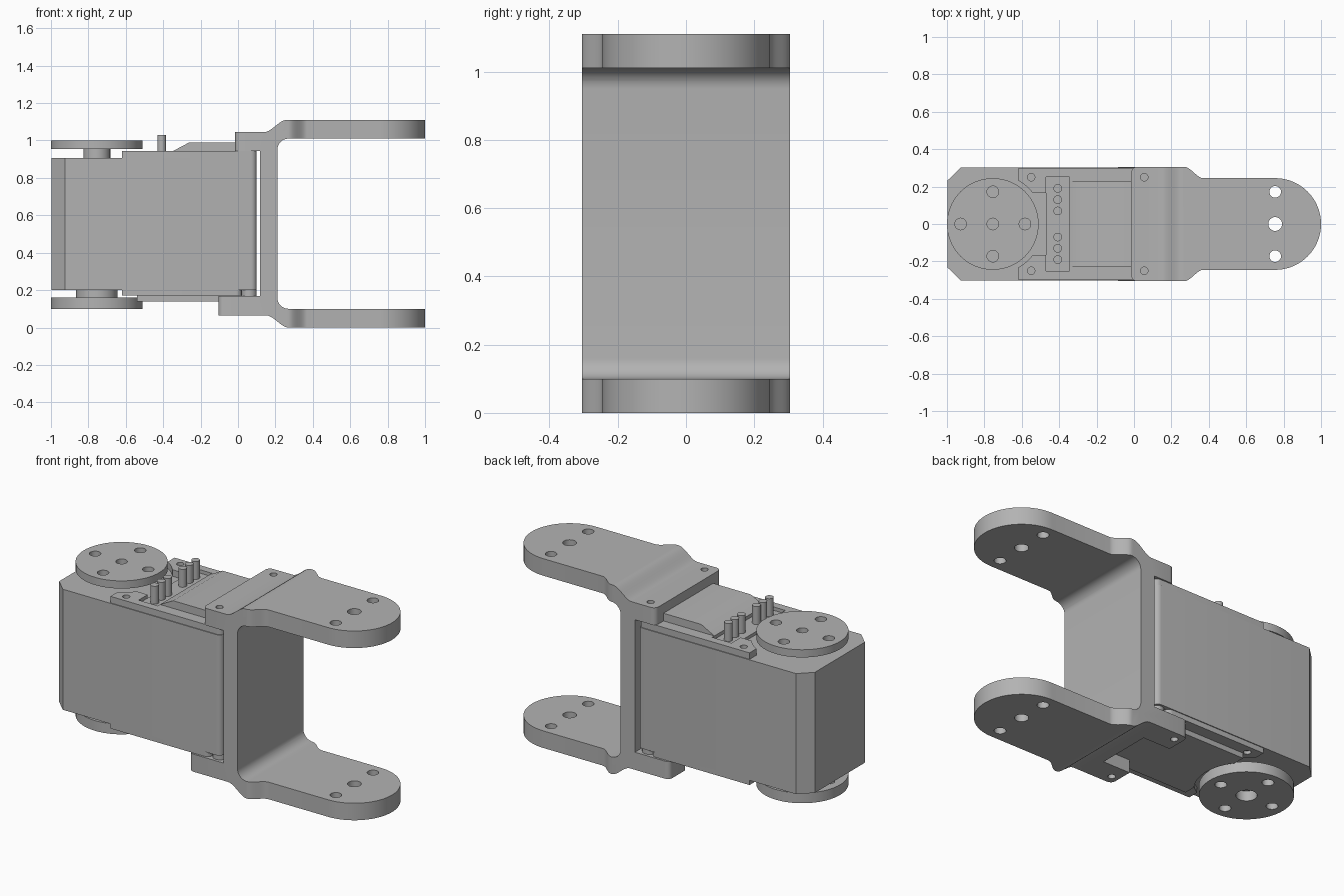
import bpy, bmesh
from math import sin, cos, radians
from mathutils import Matrix, Vector

if "Cube" in bpy.data.objects:
    bpy.data.objects.remove(bpy.data.objects["Cube"])

grey = bpy.data.materials.new("plain grey")
grey.use_nodes = True
GREY = (0.45, 0.45, 0.45, 1)
grey.diffuse_color = GREY
grey.node_tree.nodes["Principled BSDF"].inputs["Base Color"].default_value = GREY

HALF = 0.305                  # half width of the whole assembly
HORN_X, ARM_X = -0.755, 0.755  # the two pivot axes
ARM_R = 0.245


def arc(cx, cy, r, a0, a1, n=8):
    steps = [radians(a0 + (a1 - a0) * i / n) for i in range(n + 1)]
    return [(cx + r * cos(a), cy + r * sin(a)) for a in steps]


def s_curve(p, q, n=10):
    pts = []
    for i in range(n + 1):
        t = i / n
        s = t * t * (3 - 2 * t)
        pts.append((p[0] + (q[0] - p[0]) * t, p[1] + (q[1] - p[1]) * s))
    return pts


def mirrored(half):
    """Close a half outline (y >= 0) with its reflection in y."""
    return half + [(x, -y) for x, y in reversed(half) if y > 1e-5]


def finish(name, bm):
    bmesh.ops.recalc_face_normals(bm, faces=bm.faces)
    mesh = bpy.data.meshes.new(name)
    bm.to_mesh(mesh)
    bm.free()
    mesh.materials.append(grey)
    ob = bpy.data.objects.new(name, mesh)
    bpy.context.collection.objects.link(ob)
    return ob


def prism(name, outline, lo, hi, axis="z", round_edges=None, radius=0.03):
    """Extrude an xy (axis z) or xz (axis y) outline from lo to hi."""
    place = (lambda u, v, w: (u, v, w)) if axis == "z" else (lambda u, v, w: (u, w, v))
    bm = bmesh.new()
    face = bm.faces.new([bm.verts.new(place(u, v, lo)) for u, v in outline])
    grown = bmesh.ops.extrude_face_region(bm, geom=[face])["geom"]
    shift = Vector(place(0, 0, hi - lo))
    bmesh.ops.translate(bm, vec=shift, verts=[g for g in grown if isinstance(g, bmesh.types.BMVert)])
    if round_edges:
        bm.normal_update()
        edges = [e for e in bm.edges if round_edges(e)]
        bmesh.ops.bevel(bm, geom=edges, offset=radius, segments=5, profile=0.5, affect="EDGES")
    return finish(name, bm)


def cylinders(name, spots, lo, hi, sides=32):
    """Upright cylinders at (x, y, radius) spots, kept as one mesh."""
    bm = bmesh.new()
    for x, y, r in spots:
        bmesh.ops.create_cone(bm, cap_ends=True, segments=sides, radius1=r, radius2=r,
                              depth=hi - lo, matrix=Matrix.Translation((x, y, (lo + hi) / 2)))
    return finish(name, bm)


def boolean(ob, cutter, operation="DIFFERENCE"):
    mod = ob.modifiers.new("cut", "BOOLEAN")
    mod.object, mod.operation, mod.solver = cutter, operation, "EXACT"
    bpy.context.view_layer.objects.active = ob
    bpy.ops.object.modifier_apply(modifier=mod.name)
    bpy.data.objects.remove(cutter)


def rect(x0, x1, y):
    return [(x0, -y), (x1, -y), (x1, y), (x0, y)]


def is_upright(e):
    a, b = e.verts
    return abs(a.co.z - b.co.z) > 0.01 and (a.co - b.co).xy.length < 1e-4


# Bracket: side profile, trimmed by its plan outline
profile = [(-0.015, 0.945), (-0.015, 1.045)]
profile += s_curve((0.14, 1.045), (0.26, 1.11))
profile += [(1, 1.11), (1, 1.01)]
profile += arc(0.27, 0.95, 0.06, 90, 180)
profile += arc(0.27, 0.16, 0.06, 180, 270)
profile += [(1, 0.10), (1, 0)]
profile += s_curve((0.27, 0), (0.15, 0.065))
profile += [(-0.105, 0.065), (-0.105, 0.168), (0.118, 0.168), (0.118, 0.945)]
bracket = prism("bracket", profile, -HALF, HALF, "y",
                lambda e: is_upright(e) and e.verts[0].co.x < 0)
plan = [(-0.3, HALF + 0.05), (0.2, HALF + 0.05), (0.2, HALF)]
plan += s_curve((0.27, HALF), (0.37, ARM_R)) + arc(ARM_X, 0, ARM_R, 90, 0, 24)
boolean(bracket, prism("plan_cutter", mirrored(plan), -0.2, 1.3), "INTERSECT")
boolean(bracket, prism("notch_cutter", rect(-0.3, 0.07, 0.16), -0.1, 0.5))
arm_holes = [(ARM_X, 0, 0.037), (ARM_X, 0.172, 0.031), (ARM_X, -0.172, 0.031)]
boolean(bracket, cylinders("hole_cutter", arm_holes, -0.1, 1.2))
flange_screws = [(0.055, s * 0.25, 0.02) for s in (1, -1)]
boolean(bracket, cylinders("screw_cutter", flange_screws, 1.0, 1.2))
boolean(bracket, cylinders("screw_cutter", [(-0.06, y, r) for x, y, r in flange_screws], -0.1, 0.11))

# Motor body with chamfered rear corners and rounded front corners
body = prism("motor_body", mirrored([(0.1, HALF - 0.003), (-0.925, HALF - 0.003), (-0.998, 0.232)]),
             0.2, 0.907, "z", lambda e: is_upright(e) and e.verts[0].co.x > 0)

# Raised end plates, hollowed around the horns
def end_plate(name, x_end, lo, hi):
    edge = HALF - 0.008
    half = [(x_end, edge), (-0.62, edge)] + arc(HORN_X, 0, 0.27, 60, 38) + [(-0.47, 0.166)]
    plate = prism(name, mirrored(half), lo, hi, "z",
                  lambda e: is_upright(e) and e.verts[0].co.x > 0)
    return plate

top_plate = end_plate("top_plate", 0.1, 0.9, 0.945)
boolean(top_plate, prism("socket_cutter", rect(-0.6, -0.345, 0.12), 0.925, 1.1))
boolean(top_plate, prism("socket_cutter", rect(-0.47, -0.345, 0.25), 0.925, 1.1))
bottom_plate = end_plate("bottom_plate", 0.02, 0.17, 0.21)
corner_screws = [(-0.55, s * 0.25, 0.02) for s in (1, -1)]
boolean(top_plate, cylinders("screw_cutter", corner_screws, 0.92, 1))
boolean(bottom_plate, cylinders("screw_cutter", corner_screws, 0.1, 0.19))
cylinders("bottom_bosses", [(0.06, s * 0.25, 0.04) for s in (1, -1)], 0.16, 0.21)

# Raised covers between the plates and the bracket
prism("top_cover", [(-0.345, 0.92), (-0.345, 0.945), (-0.26, 0.99), (0.02, 0.99), (0.02, 0.92)],
      -0.23, 0.23, "y")
cover = [(0.07, 0.23), (-0.54, 0.23)] + arc(HORN_X, 0, 0.27, 37, 0, 10)
prism("bottom_cover", mirrored(cover), 0.14, 0.18)

# Connector pins
cylinders("connector_pins", [(-0.408, s * y, 0.023) for s in (1, -1) for y in (0.07, 0.13, 0.19)],
          0.9, 1.03, 20)

# Horns: round discs on hubs with a ring of holes
ring = [(HORN_X + dx, dy, 0.031) for dx, dy in ((0.172, 0), (-0.172, 0), (0, 0.172), (0, -0.172))]
for side, lo, hi, hub_lo, hub_hi, hub_r, bore in (
        ("top", 0.955, 1.0, 0.9, 0.957, 0.072, 0.031),
        ("bottom", 0.1, 0.16, 0.158, 0.21, 0.11, 0.055)):
    horn = cylinders(side + "_horn", [(HORN_X, 0, ARM_R)], lo, hi, 64)
    boolean(horn, cylinders("hole_cutter", ring + [(HORN_X, 0, bore)], lo - 0.1, hi + 0.1))
    hub = cylinders(side + "_hub", [(HORN_X, 0, hub_r)], hub_lo, hub_hi, 48)
    if side == "bottom":
        boolean(hub, cylinders("bore_cutter", [(HORN_X, 0, 0.03)], 0.1, 0.19))

# Smooth the curved walls, keep the corners sharp
bpy.ops.object.select_all(action="DESELECT")
for ob in bpy.context.collection.objects:
    if ob.type == "MESH" and grey.name in ob.data.materials:
        ob.select_set(True)
        bpy.context.view_layer.objects.active = ob
bpy.ops.object.shade_smooth_by_angle(angle=radians(30))
